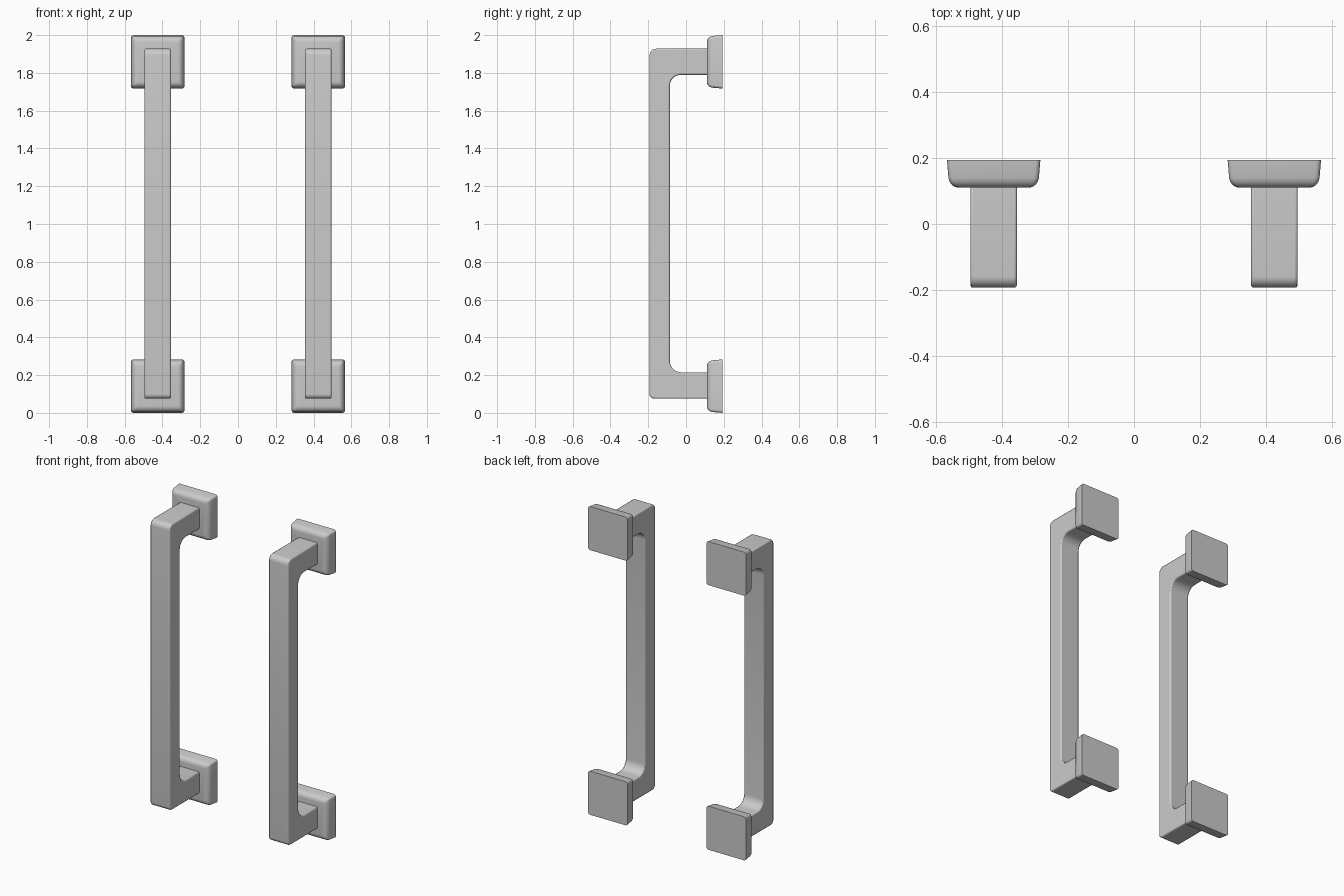
import bpy, bmesh, math

if "Cube" in bpy.data.objects:
    bpy.data.objects.remove(bpy.data.objects["Cube"])

HANDLE_X = 0.425      # centre of each handle
PLATE_HALF = 0.1415   # half size of the mounting plates
GRIP_HALF = 0.07      # half width of the bar


def fillet(points):
    """Round the corners of a polygon given as (u, v, radius)."""
    out = []
    n = len(points)
    for i, (u, v, r) in enumerate(points):
        if r == 0:
            out.append((u, v))
            continue
        a, b = points[i - 1], points[(i + 1) % n]
        la, lb = math.hypot(a[0] - u, a[1] - v), math.hypot(b[0] - u, b[1] - v)
        da = ((a[0] - u) / la, (a[1] - v) / la)
        db = ((b[0] - u) / lb, (b[1] - v) / lb)
        for k in range(7):
            t = k / 6 * math.pi / 2
            s, c = r * (1 - math.sin(t)), r * (1 - math.cos(t))
            out.append((u + da[0] * s + db[0] * c, v + da[1] * s + db[1] * c))
    return out


def loft(name, rings, angle=35):
    """Skin a stack of equal rings and cap both ends."""
    bm = bmesh.new()
    loops = [[bm.verts.new(p) for p in ring] for ring in rings]
    n = len(loops[0])
    for a, b in zip(loops, loops[1:]):
        for i in range(n):
            j = (i + 1) % n
            bm.faces.new((a[i], a[j], b[j], b[i]))
    bm.faces.new(loops[0])
    bm.faces.new(loops[-1])
    bmesh.ops.recalc_face_normals(bm, faces=bm.faces)
    mesh = bpy.data.meshes.new(name)
    bm.to_mesh(mesh)
    bm.free()
    obj = bpy.data.objects.new(name, mesh)
    bpy.context.collection.objects.link(obj)
    bpy.ops.object.select_all(action='DESELECT')
    obj.select_set(True)
    bpy.context.view_layer.objects.active = obj
    bpy.ops.object.shade_smooth_by_angle(angle=math.radians(angle))
    return obj


# Side profile of the bar with its two arms (y, z, corner radius)
bar_profile = fillet([
    (0.12, 0.075, 0), (-0.193, 0.075, 0.025), (-0.193, 1.928, 0.035),
    (0.12, 1.928, 0), (0.12, 1.79, 0), (-0.086, 1.79, 0.06),
    (-0.086, 0.215, 0.06), (0.12, 0.215, 0)])

# Plate sections from wall to rounded front (y, half size)
plate_steps = [(0.194, PLATE_HALF), (0.14, 0.137), (0.127, 0.133),
               (0.118, 0.126), (0.112, 0.117), (0.110, 0.106)]

for side, x in (("left", -HANDLE_X), ("right", HANDLE_X)):
    # Bar
    bar = loft(side + "_bar", [[(x + dx, y, z) for y, z in bar_profile]
                               for dx in (-GRIP_HALF, GRIP_HALF)])
    bevel = bar.modifiers.new("soft_edges", 'BEVEL')
    bevel.width = 0.007
    bevel.segments = 2
    bevel.limit_method = 'ANGLE'
    bevel.angle_limit = math.radians(50)

    # Mounting plates
    for level, z in (("lower", PLATE_HALF), ("upper", 2 - PLATE_HALF)):
        rings = []
        for y, h in plate_steps:
            square = fillet([(-h, -h, 0.014), (h, -h, 0.014),
                             (h, h, 0.014), (-h, h, 0.014)])
            rings.append([(x + u, y, z + v) for u, v in square])
        loft(f"{side}_{level}_plate", rings)
